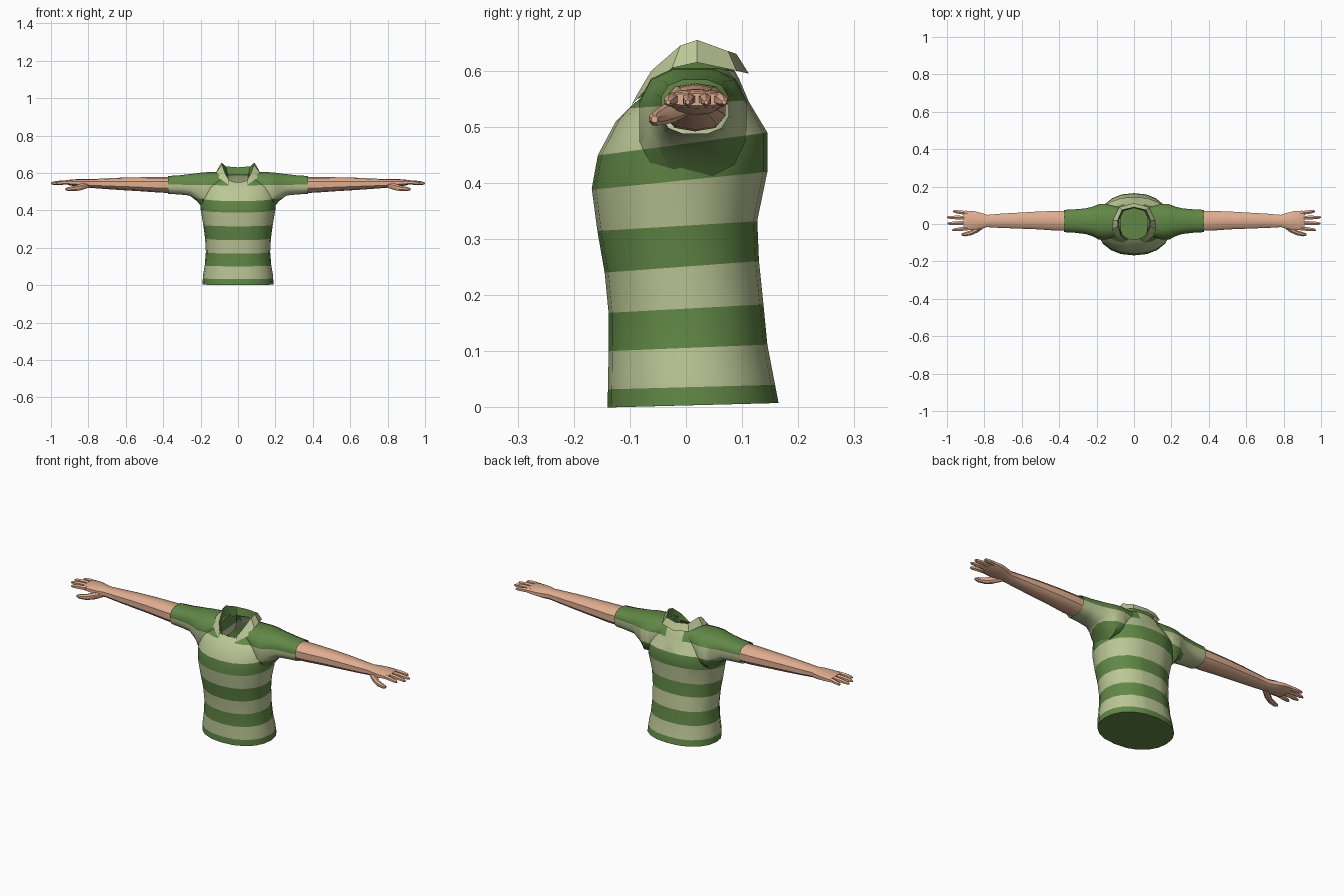
import bpy, bmesh, math
from mathutils import Vector

if "Cube" in bpy.data.objects:
    bpy.data.objects.remove(bpy.data.objects["Cube"])


def material(name, rgb):
    m = bpy.data.materials.new(name)
    m.diffuse_color = (*rgb, 1)
    m.use_nodes = True
    m.node_tree.nodes["Principled BSDF"].inputs["Base Color"].default_value = m.diffuse_color
    return m


DARK = material("dark_green", (0.12, 0.245, 0.062))
LIGHT = material("pale_green", (0.50, 0.57, 0.305))
SKIN = material("skin", (0.74, 0.42, 0.28))

# Stripe boundaries: height at the chest (y=-0.15) and at the back (y=0.145)
STRIPES = [(.032, .04), (.10, .112), (.168, .184), (.24, .262),
           (.315, .333), (.39, .42), (.45, .49), (.53, .55)]
PLACKET = 0.05


def finish(name, bm, mats, angle=40):
    bmesh.ops.recalc_face_normals(bm, faces=bm.faces[:])
    me = bpy.data.meshes.new(name)
    bm.to_mesh(me)
    bm.free()
    for m in mats:
        me.materials.append(m)
    me.shade_smooth()
    me.set_sharp_from_angle(angle=math.radians(angle))
    ob = bpy.data.objects.new(name, me)
    bpy.context.collection.objects.link(ob)
    return ob


def loft(rings, cap_start=True, cap_end=True):
    bm = bmesh.new()
    vs = [[bm.verts.new(p) for p in r] for r in rings]
    n = len(rings[0])
    for a, b in zip(vs, vs[1:]):
        for i in range(n):
            j = (i + 1) % n
            bm.faces.new((a[i], a[j], b[j], b[i]))
    if cap_start:
        bm.faces.new(vs[0])
    if cap_end:
        bm.faces.new(vs[-1])
    return bm


def spow(v, e):
    return math.copysign(abs(v) ** e, v)


def tube_rings(stations, side, n=10, e=0.75):
    """Cross-sections along x: (x, y_min, y_max, z_min, z_max)."""
    rings = []
    for x, y0, y1, z0, z1 in stations:
        ring = []
        for i in range(n):
            t = 2 * math.pi * (i + .5) / n
            ring.append((side * x,
                         (y0 + y1) / 2 + (y1 - y0) / 2 * spow(math.cos(t), e),
                         (z0 + z1) / 2 + (z1 - z0) / 2 * spow(math.sin(t), e)))
        rings.append(ring)
    return rings


def stripe(bm):
    """Cut the cloth along the stripe edges and colour each band."""
    def cut(co, no):
        bmesh.ops.bisect_plane(bm, geom=bm.verts[:] + bm.edges[:] + bm.faces[:],
                               plane_co=co, plane_no=no, dist=1e-5)
    for zf, zb in STRIPES:
        cut((0, -.15, zf), Vector((0, -(zb - zf), .295)).normalized())
    for s in (-1, 1):
        cut((s * PLACKET, 0, 0), (1, 0, 0))
    for f in bm.faces:
        c = f.calc_center_median()
        k = (c.y + .15) / .295
        band = sum(c.z > zf + (zb - zf) * k for zf, zb in STRIPES)
        light = band % 2 == 1 or (band == 8 and abs(c.x) < PLACKET)
        f.material_index = int(light)


# Shirt body: (z front, z back, half width, y front, y back, side lift)
body = [(0, .008, .19, -.14, .165, 0), (.05, .06, .187, -.139, .155, 0),
        (.10, .112, .178, -.138, .145, 0), (.168, .184, .172, -.138, .138, 0),
        (.24, .262, .176, -.145, .13, 0), (.315, .333, .186, -.158, .127, 0),
        (.39, .42, .20, -.168, .145, 0), (.45, .49, .205, -.157, .145, 0),
        (.51, .545, .18, -.125, .112, .01), (.535, .585, .125, -.10, .095, .03),
        (.55, .598, .085, -.082, .088, .025)]
rings = []
for zf, zb, hw, yf, yb, lift in body:
    ring = []
    for i in range(20):
        t = 2 * math.pi * i / 20
        k = (1 + math.sin(t)) / 2
        ring.append((hw * spow(math.cos(t), .9),
                     (yf + yb) / 2 + (yb - yf) / 2 * spow(math.sin(t), .95),
                     zf + (zb - zf) * k + lift * math.cos(t) ** 2))
    rings.append(ring)
bm = loft(rings, True, False)
stripe(bm)
finish("shirt_body", bm, [DARK, LIGHT])

# Folded collar: inner base, top fold and outer lower edge, front to back
inner = [(.03, -.085, .55), (.06, -.06, .565), (.08, -.01, .58),
         (.08, .02, .59), (.055, .07, .59), (0, .085, .59)]
fold = [(.048, -.086, .56), (.07, -.062, .60), (.085, -.01, .645),
        (.088, .02, .655), (.065, .075, .635), (0, .09, .63)]
outer = [(.055, -.096, .54), (.10, -.068, .57), (.115, -.025, .605),
         (.112, .02, .615), (.08, .09, .60), (0, .112, .595)]
bm = bmesh.new()
rows = []
for line in (inner, fold, outer):
    full = line + [(-x, y, z) for x, y, z in reversed(line[:-1])]
    rows.append([bm.verts.new(p) for p in full])
for r in range(2):
    for i in range(len(rows[0]) - 1):
        f = bm.faces.new((rows[r][i], rows[r][i + 1],
                          rows[r + 1][i + 1], rows[r + 1][i]))
        f.material_index = r
finish("collar", bm, [DARK, LIGHT], 35)

SLEEVE = [(.07, -.06, .09, .50, .605), (.15, -.085, .11, .42, .607),
          (.19, -.085, .108, .41, .605), (.22, -.068, .095, .448, .60),
          (.26, -.055, .085, .478, .595), (.32, -.048, .08, .484, .588),
          (.375, -.045, .077, .487, .585)]
ARM = [(.34, -.038, .07, .492, .578), (.42, -.037, .072, .495, .578),
       (.52, -.03, .068, .502, .577), (.62, -.026, .062, .508, .575),
       (.72, -.022, .056, .515, .57), (.785, -.018, .05, .52, .567),
       (.82, -.028, .062, .522, .568), (.86, -.034, .072, .528, .567),
       (.90, -.034, .073, .533, .564), (.912, -.03, .07, .538, .56)]
# Fingers: y centre at root, y centre at tip, tip x
FINGERS = [(-.023, -.032, .972), (.006, .003, .998),
           (.033, .036, 1.0), (.058, .068, .968)]

for side, label in ((1, "left"), (-1, "right")):
    # Short sleeve
    bm = loft(tube_rings(SLEEVE, side, 12), True, False)
    stripe(bm)
    finish(label + "_sleeve", bm, [DARK, LIGHT])
    # Forearm and palm
    finish(label + "_arm", loft(tube_rings(ARM, side)), [SKIN])
    # Fingers
    for i, (ya, yb, tip) in enumerate(FINGERS):
        st = []
        for k, r in ((0, .012), (.5, .0115), (.88, .009), (1, .004)):
            y = ya + (yb - ya) * k
            z = .55 - .006 * k * k
            st.append((.89 + (tip - .89) * k, y - r, y + r, z - r, z + r))
        finish(f"{label}_finger_{i + 1}", loft(tube_rings(st, side, 6, 1)), [SKIN])
    # Thumb
    thumb = [(.80, -.02, .015, .52, .55), (.835, -.046, -.008, .507, .545),
             (.87, -.061, -.032, .502, .533), (.905, -.067, -.044, .502, .526),
             (.922, -.062, -.05, .507, .52)]
    finish(label + "_thumb", loft(tube_rings(thumb, side, 8, 1)), [SKIN])
